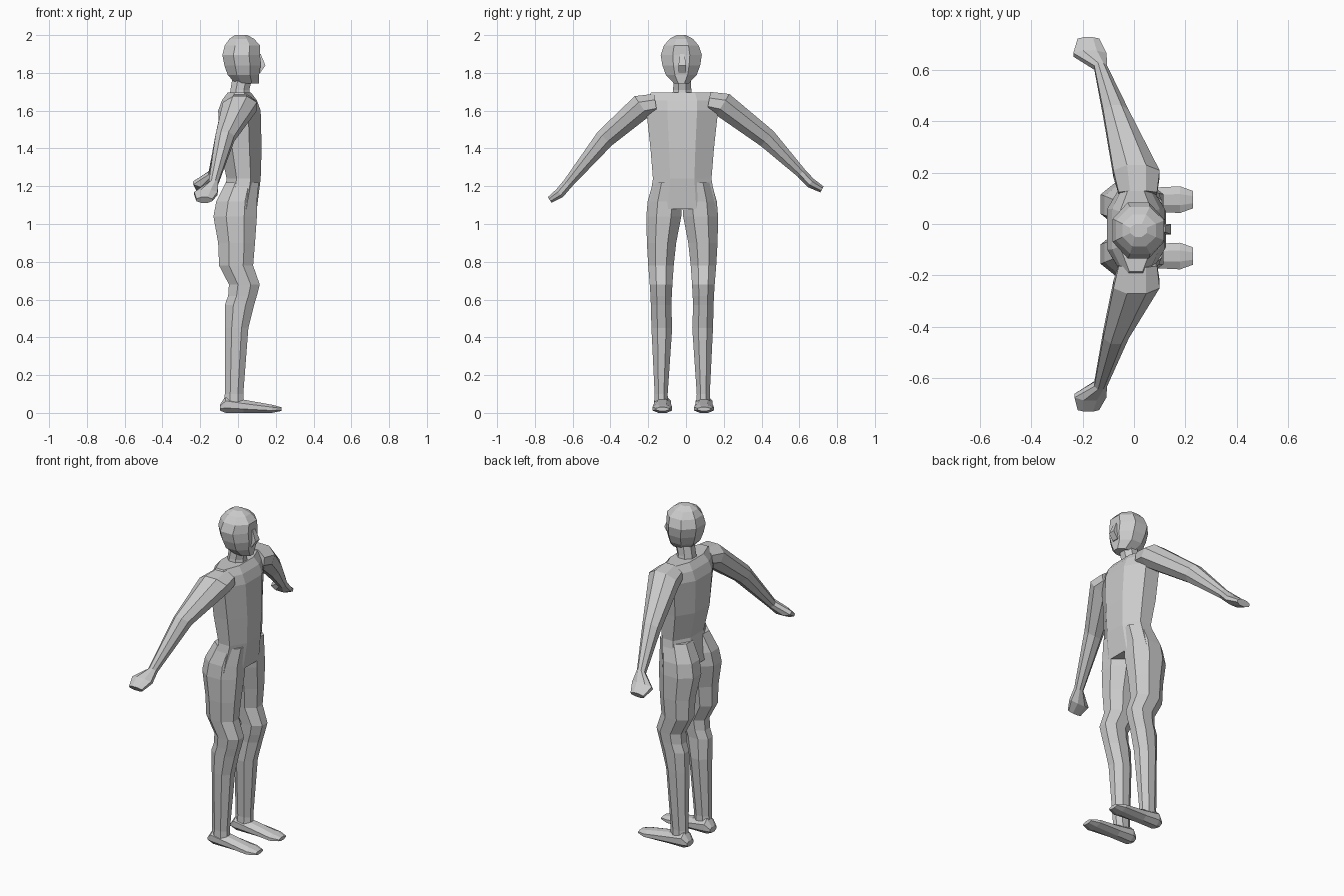
import bpy, bmesh, math
from mathutils import Vector

MID = -0.02  # body centre line in y


def loft(name, rings):
    """Skin a list of equal-length point rings and cap both ends."""
    bm = bmesh.new()
    loops = [[bm.verts.new(p) for p in r] for r in rings]
    n = len(loops[0])
    for a, b in zip(loops, loops[1:]):
        for i in range(n):
            j = (i + 1) % n
            bm.faces.new((a[i], a[j], b[j], b[i]))
    bm.faces.new(loops[0])
    bm.faces.new(loops[-1])
    bmesh.ops.recalc_face_normals(bm, faces=bm.faces)
    me = bpy.data.meshes.new(name)
    bm.to_mesh(me)
    bm.free()
    ob = bpy.data.objects.new(name, me)
    bpy.context.collection.objects.link(ob)
    return ob


def ring(c, u, v, n=8):
    """n-gon around c whose flats touch the half-extent vectors u and v."""
    k = 1 / math.cos(math.pi / n)
    pts = []
    for i in range(n):
        a = (i + 0.5) * 2 * math.pi / n
        pts.append(Vector(c) + k * math.cos(a) * Vector(u) + k * math.sin(a) * Vector(v))
    return pts


def flat_ring(z, x0, x1, y0, y1, n=8):
    return ring(((x0 + x1) / 2, (y0 + y1) / 2, z),
                ((x1 - x0) / 2, 0, 0), (0, (y1 - y0) / 2, 0), n)


# Torso: z, back x, front x, half width
torso = [(1.08, -.09, .10, .18), (1.24, -.06, .12, .155), (1.40, -.095, .125, .168),
         (1.60, -.105, .12, .19), (1.655, -.085, .10, .19), (1.695, -.055, .07, .165)]
loft("torso", [flat_ring(z, a, b, MID - w, MID + w) for z, a, b, w in torso])

# Neck
neck = [(1.67, -.045, .065, .055), (1.71, -.04, .06, .048), (1.77, -.03, .075, .046)]
loft("neck", [flat_ring(z, a, b, MID - w, MID + w) for z, a, b, w in neck])

# Head and nose
head = [(1.745, -.015, .11, .04), (1.79, -.055, .112, .082), (1.84, -.072, .12, .1),
        (1.895, -.083, .117, .109), (1.945, -.07, .117, .092),
        (1.98, -.045, .085, .062), (2.0, -.015, .05, .025)]
loft("head", [flat_ring(z, a, b, MID - .005 - w, MID - .005 + w) for z, a, b, w in head])
nose = [(1.80, .095, .118, .02), (1.84, .095, .145, .02), (1.90, .095, .12, .012)]
loft("nose", [flat_ring(z, a, b, MID - w, MID + w, 4) for z, a, b, w in nose])

# Legs: z, back x, front x, inner and outer distance from the centre line
leg = [(.05, -.075, .03, .075, .148), (.10, -.07, .028, .077, .146),
       (.45, -.07, .055, .053, .163), (.57, -.07, .085, .058, .166),
       (.62, -.052, .10, .055, .168), (.68, -.048, .115, .052, .172),
       (.78, -.10, .08, .045, .18), (.90, -.105, .09, .032, .187),
       (1.04, -.13, .10, .005, .19), (1.12, -.115, .10, 0, .183),
       (1.22, -.065, .11, 0, .155)]
# Feet: x, bottom z, top z, half width
foot = [(-.095, .012, .045, .03), (-.065, 0, .09, .045), (.03, 0, .07, .045),
        (.18, 0, .043, .052), (.23, .01, .03, .034)]
for side, s in (("right", -1), ("left", 1)):
    loft(side + "_leg", [flat_ring(z, a, b, MID + s * i, MID + s * o)
                         for z, a, b, i, o in leg])
    loft(side + "_foot", [ring((x, -.015 + s * .11, (lo + hi) / 2),
                               (0, w, 0), (0, 0, (hi - lo) / 2))
                          for x, lo, hi, w in foot])

# Arms: centre x, y, z, half width in x, half thickness
arms = {
    "right_arm": [(.015, -.16, 1.635, .075, .055), (.01, -.235, 1.622, .09, .066),
                  (-.07, -.43, 1.452, .05, .052), (-.13, -.625, 1.215, .025, .027),
                  (-.17, -.67, 1.162, .062, .027), (-.178, -.722, 1.127, .042, .018)],
    "left_arm": [(.015, .12, 1.645, .075, .055), (.01, .195, 1.632, .09, .066),
                 (-.07, .43, 1.452, .05, .052), (-.13, .61, 1.27, .025, .027),
                 (-.172, .66, 1.217, .065, .027), (-.178, .72, 1.183, .042, .018)],
}
for name, st in arms.items():
    rings = []
    for i, (x, y, z, w, t) in enumerate(st):
        p, q = st[max(i - 1, 0)], st[min(i + 1, len(st) - 1)]
        d = Vector((0, q[1] - p[1], q[2] - p[2])).normalized()
        rings.append(ring((x, y, z), (w, 0, 0), (0, -d.z * t, d.y * t)))
    loft(name, rings)
